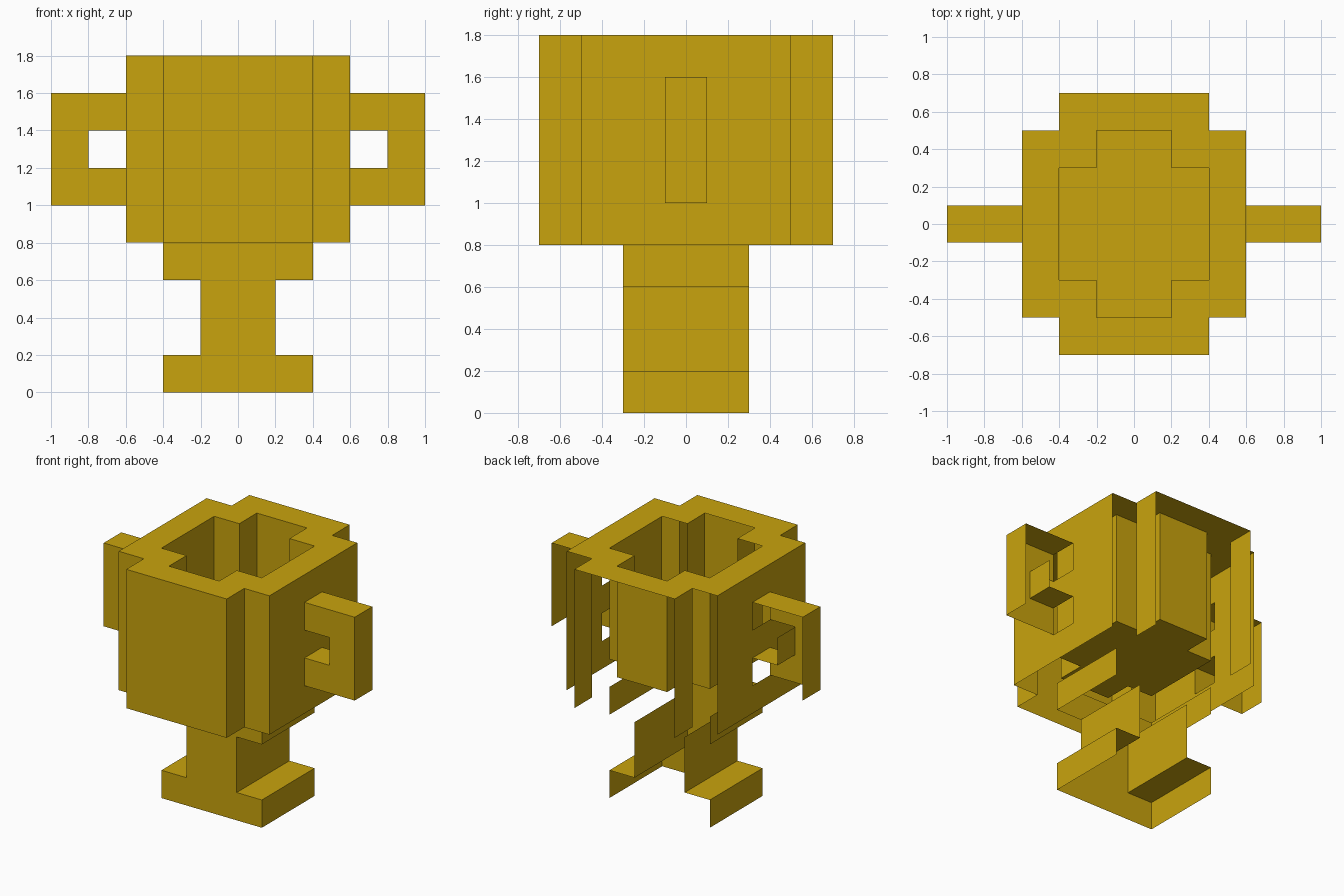
import bpy, bmesh
from mathutils import Vector

if "Cube" in bpy.data.objects:
    bpy.data.objects.remove(bpy.data.objects["Cube"])

S = 0.2  # block size

gold = bpy.data.materials.new("gold")
gold.diffuse_color = (0.584, 0.371, 0.004, 1.0)
gold.use_nodes = True
gold.node_tree.nodes["Principled BSDF"].inputs["Base Color"].default_value = gold.diffuse_color


def blocks(x0, x1, y0, y1, z0, z1):
    """Set of unit blocks filling a box given in model units."""
    lo = [round(v / S) for v in (x0, y0 + 0.1, z0)]
    hi = [round(v / S) for v in (x1, y1 + 0.1, z1)]
    return {(i, j, k) for i in range(lo[0], hi[0])
            for j in range(lo[1], hi[1]) for k in range(lo[2], hi[2])}


def cross(half_x, half_y, z0, z1):
    """Plus-shaped block column: a box with its corners notched."""
    a, b = half_x, half_y
    return (blocks(-a, a, -b + S, b - S, z0, z1)
            | blocks(-a + S, a - S, -b, b, z0, z1))


def handle(x0, x1, gap0, gap1):
    return blocks(x0, x1, -0.1, 0.1, 1.0, 1.6) - blocks(gap0, gap1, -0.1, 0.1, 1.2, 1.4)


parts = {
    # notched bowl, hollowed from the top
    "cup_bowl": cross(0.6, 0.7, 0.8, 1.8) - cross(0.4, 0.5, 1.0, 1.8),
    "neck": blocks(-0.4, 0.4, -0.3, 0.3, 0.6, 0.8),
    "stem": blocks(-0.2, 0.2, -0.3, 0.3, 0.2, 0.6),
    "foot": blocks(-0.4, 0.4, -0.3, 0.3, 0.0, 0.2),
    "right_handle": handle(0.6, 1.0, 0.6, 0.8),
    "left_handle": handle(-1.0, -0.6, -0.8, -0.6),
}
solid = set().union(*parts.values())

# The shell is open at the back and underneath: no +y or -z faces
SIDES = [Vector(d) for d in ((1, 0, 0), (-1, 0, 0), (0, -1, 0), (0, 0, 1))]


def build(name, cells):
    bm = bmesh.new()
    for c in sorted(cells):
        centre = Vector((c[0] + 0.5, c[1], c[2] + 0.5)) * S
        for n in SIDES:
            if tuple(c[a] + int(n[a]) for a in range(3)) in solid:
                continue
            u = Vector((n.y, n.z, n.x))
            v = n.cross(u)
            corners = (-u - v, u - v, u + v, -u + v)
            bm.faces.new([bm.verts.new(centre + (n + q) * S / 2) for q in corners])
    bmesh.ops.remove_doubles(bm, verts=bm.verts, dist=0.001)
    mesh = bpy.data.meshes.new(name)
    bm.to_mesh(mesh)
    bm.free()
    mesh.materials.append(gold)
    bpy.context.collection.objects.link(bpy.data.objects.new(name, mesh))


for part_name, part_cells in parts.items():
    build(part_name, part_cells)
